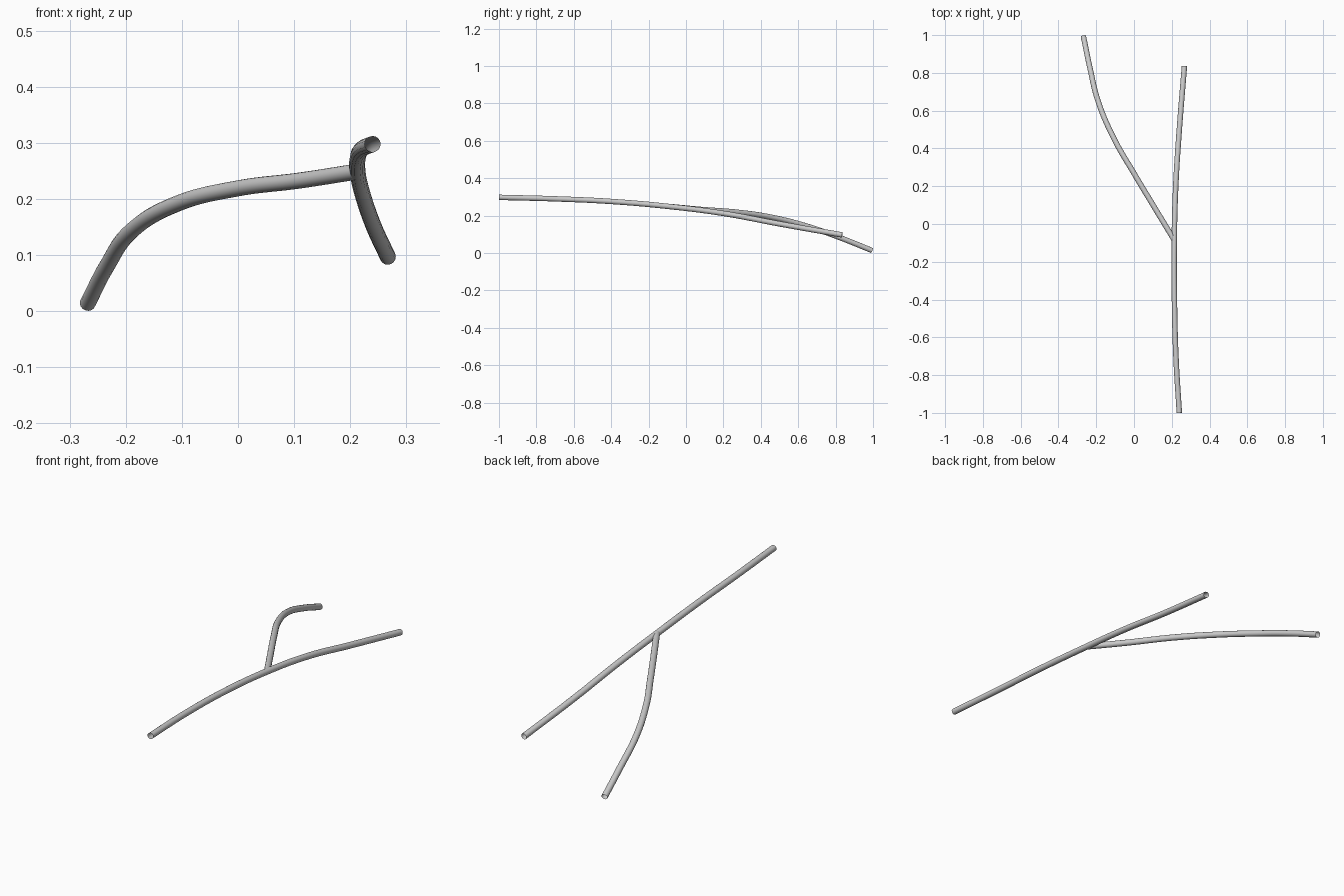
import bpy

if "Cube" in bpy.data.objects:
    bpy.data.objects.remove(bpy.data.objects["Cube"])

RADIUS = 0.0143


def tube(name, points):
    """Open-ended round tube swept along a smooth path."""
    data = bpy.data.curves.new(name, 'CURVE')
    data.dimensions = '3D'
    data.resolution_u = 12
    data.bevel_depth = RADIUS
    data.bevel_resolution = 6
    data.use_fill_caps = False
    spline = data.splines.new('BEZIER')
    spline.bezier_points.add(len(points) - 1)
    for bp, co in zip(spline.bezier_points, points):
        bp.co = co
        bp.handle_left_type = bp.handle_right_type = 'AUTO'
    obj = bpy.data.objects.new(name, data)
    bpy.context.collection.objects.link(obj)
    bpy.ops.object.select_all(action='DESELECT')
    obj.select_set(True)
    bpy.context.view_layer.objects.active = obj
    bpy.ops.object.convert(target='MESH')
    bpy.ops.object.shade_smooth()
    return bpy.context.object


# Long main stem, running front to back
tube("main_stem", [
    (0.240, -1.000, 0.298), (0.222, -0.700, 0.290), (0.214, -0.400, 0.276),
    (0.213, -0.100, 0.250), (0.221, 0.200, 0.212), (0.240, 0.500, 0.156),
    (0.267, 0.835, 0.097)])

# Side branch, leaving the stem and drooping to the ground
tube("side_branch", [
    (0.213, -0.085, 0.249), (0.110, 0.085, 0.233), (0.000, 0.268, 0.219),
    (-0.105, 0.450, 0.193), (-0.190, 0.650, 0.143), (-0.234, 0.830, 0.080),
    (-0.268, 0.994, 0.014)])
